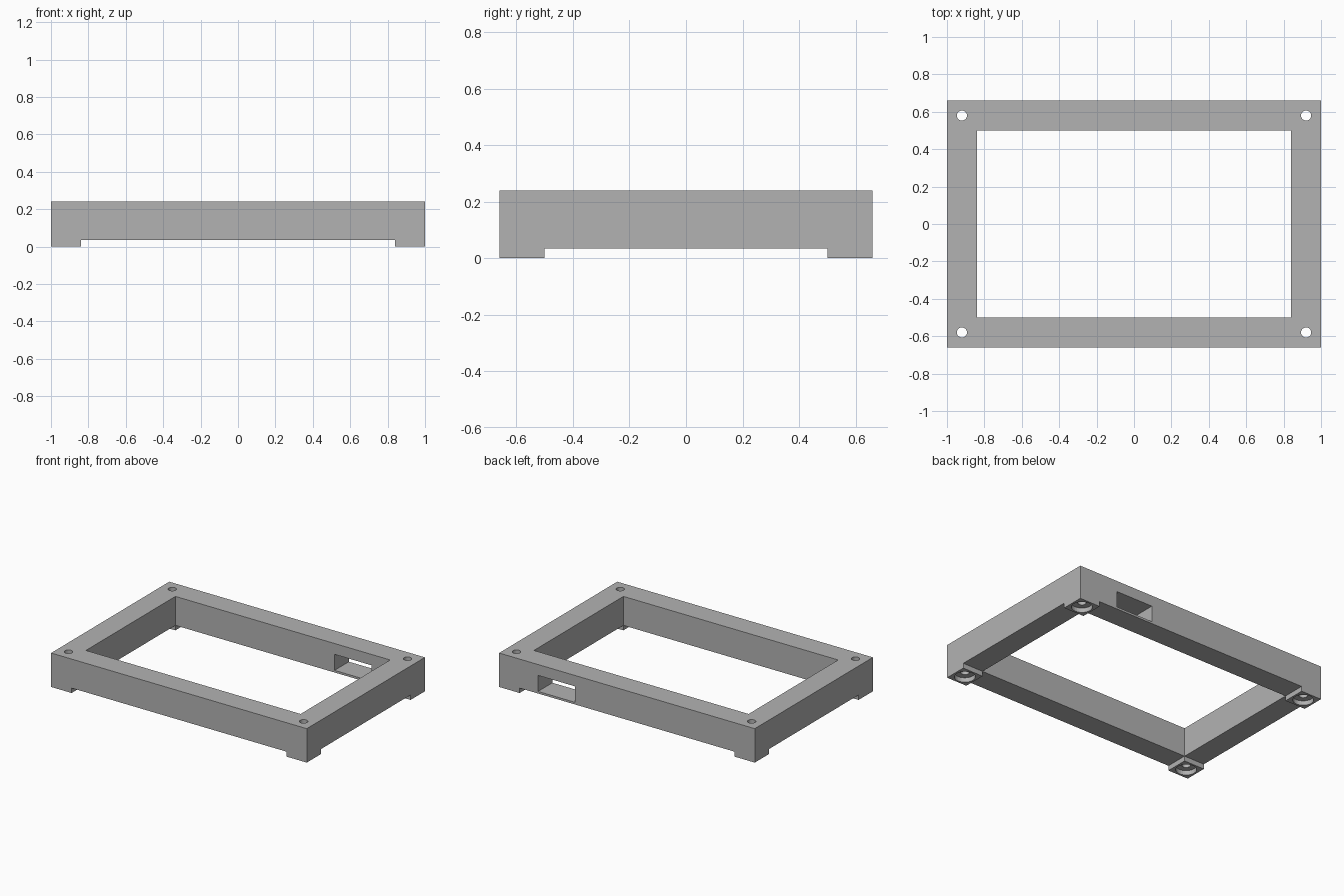
import bpy

cube = bpy.data.objects.get("Cube")
if cube:
    bpy.data.objects.remove(cube, do_unlink=True)

LENGTH, WIDTH, HEIGHT = 2.0, 1.32, 0.24
INNER_X, INNER_Y = 0.84, 0.50      # half size of the opening
FOOT = 0.035                       # height of the corner feet

grey = bpy.data.materials.new("plain grey")
grey.use_nodes = True
colour = (0.45, 0.45, 0.45, 1)
grey.diffuse_color = colour
grey.node_tree.nodes["Principled BSDF"].inputs["Base Color"].default_value = colour


def box(name, x0, x1, y0, y1, z0, z1):
    bpy.ops.mesh.primitive_cube_add(
        size=1, location=((x0 + x1) / 2, (y0 + y1) / 2, (z0 + z1) / 2))
    ob = bpy.context.object
    ob.name = name
    ob.scale = (x1 - x0, y1 - y0, z1 - z0)
    bpy.ops.object.transform_apply(location=True, rotation=False, scale=True)
    return ob


def drill(name, x, y, radius, z0, z1):
    bpy.ops.mesh.primitive_cylinder_add(
        vertices=32, radius=radius, depth=z1 - z0, location=(x, y, (z0 + z1) / 2))
    ob = bpy.context.object
    ob.name = name
    return ob


def cut(target, cutter):
    cutter.hide_render = True
    mod = target.modifiers.new(cutter.name, "BOOLEAN")
    mod.operation, mod.solver, mod.object = "DIFFERENCE", "EXACT", cutter
    bpy.ops.object.select_all(action="DESELECT")
    bpy.context.view_layer.objects.active = target
    target.select_set(True)
    bpy.ops.object.modifier_apply(modifier=mod.name)
    bpy.data.objects.remove(cutter, do_unlink=True)


# Solid block with the large opening
frame = box("frame", -LENGTH / 2, LENGTH / 2, -WIDTH / 2, WIDTH / 2, 0, HEIGHT)
frame.data.materials.append(grey)
cut(frame, box("opening", -INNER_X, INNER_X, -INNER_Y, INNER_Y, -1, 1))

# Relief under each side leaves four corner feet
cut(frame, box("long_side_relief", -INNER_X, INNER_X, -1, 1, -1, FOOT))
cut(frame, box("short_side_relief", -2, 2, -INNER_Y, INNER_Y, -1, FOOT))

# Cable slot through the back wall
cut(frame, box("cable_slot", 0.405, 0.695, 0.4, 0.8, 0.05, 0.163))

# Screw holes with round recesses below
for x in (-0.92, 0.92):
    for y in (-0.58, 0.58):
        cut(frame, drill("screw_hole", x, y, 0.027, -1, 1))
        cut(frame, drill("screw_recess", x, y, 0.067, -1, 0.032))
